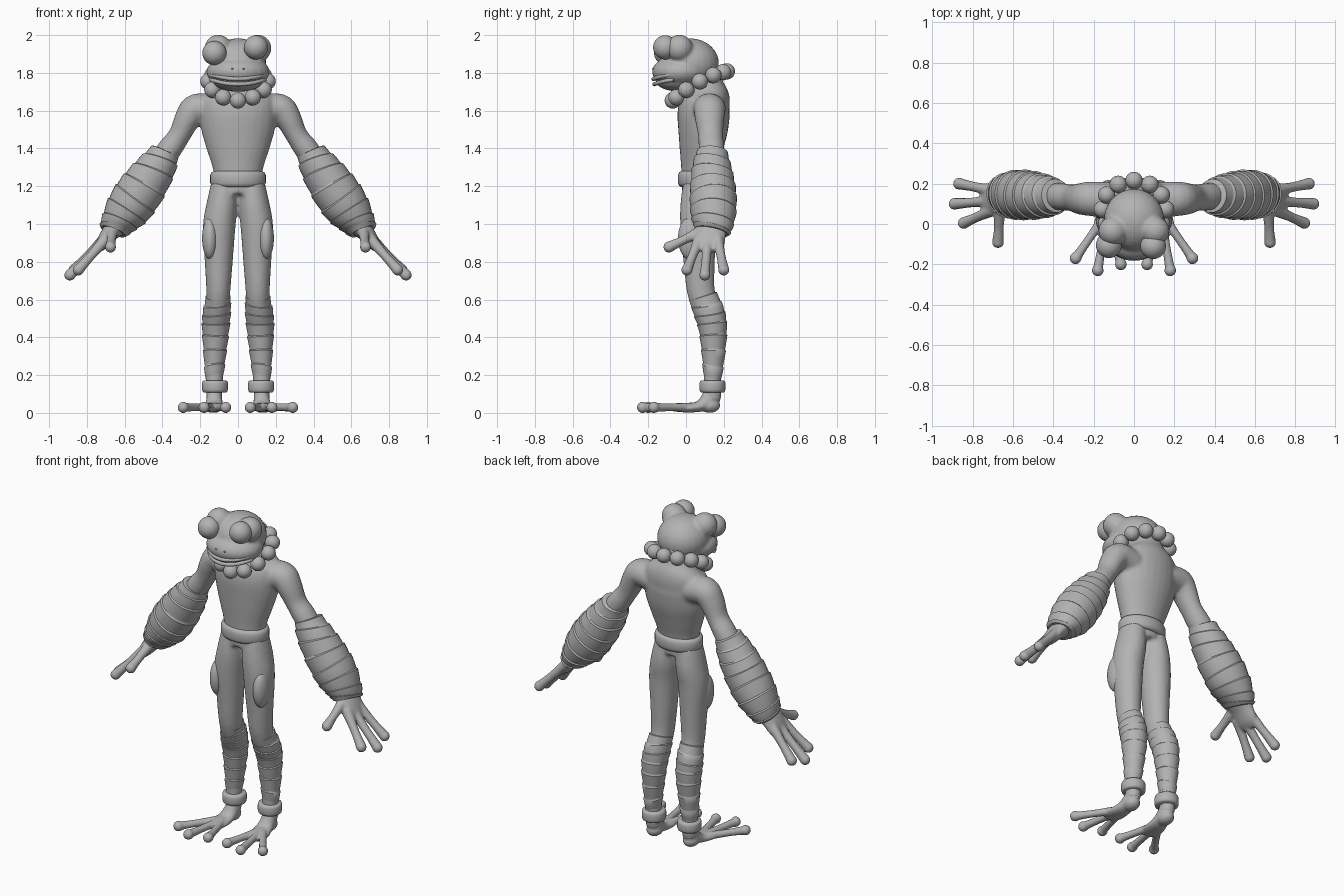
import bpy, bmesh, math
from mathutils import Vector, Matrix

cube = bpy.data.objects.get("Cube")
if cube:
    bpy.data.objects.remove(cube, do_unlink=True)

grey = bpy.data.materials.new("plain grey")
grey.use_nodes = True
grey.diffuse_color = (0.45, 0.45, 0.45, 1)
grey.node_tree.nodes["Principled BSDF"].inputs["Base Color"].default_value = (0.45, 0.45, 0.45, 1)


def smooth_path(pts, n):
    """Catmull-Rom samples through rows of x, y, z, radius a, radius b."""
    pts = [Vector(p) for p in pts]
    out = []
    for i in range(len(pts) - 1):
        a, b, c, d = pts[max(i - 1, 0)], pts[i], pts[i + 1], pts[min(i + 2, len(pts) - 1)]
        for k in range(n):
            t = k / n
            out.append(0.5 * (2 * b + (c - a) * t + (2 * a - 5 * b + 4 * c - d) * t * t
                              + (3 * b - a - 3 * c + d) * t ** 3))
    return out + [pts[-1]]


def loft(bm, rows, sides=28, tilt=None):
    """Skin elliptical rings along a path; radius b lies along y where it can."""
    ctr = [Vector(r[:3]) for r in rows]
    run = (ctr[-1] - ctr[0]).normalized()
    ref = Vector((0, 0, 1)) if abs(run.y) > 0.75 else Vector((0, 1, 0))
    rings = []
    for i, r in enumerate(rows):
        t = ctr[min(i + 1, len(ctr) - 1)] - ctr[max(i - 1, 0)]
        t = t.normalized() if t.length > 1e-6 else run
        u = t.cross(ref).normalized()
        v = u.cross(t)
        ring = []
        for k in range(sides):
            a = math.tau * k / sides
            p = ctr[i] + u * r[3] * math.cos(a) + v * r[4] * math.sin(a)
            if tilt:
                p += t * tilt[i] * r[3] * math.cos(a - 0.7)
            ring.append(bm.verts.new(p))
        rings.append(ring)
    for a, b in zip(rings, rings[1:]):
        for k in range(sides):
            bm.faces.new((a[k], a[k - 1], b[k - 1], b[k]))
    bm.faces.new(rings[0])
    bm.faces.new(rings[-1][::-1])


def tube(bm, pts, n=5, sides=28):
    loft(bm, smooth_path([p if len(p) == 5 else (*p, p[3]) for p in pts], n), sides)


def ball(bm, c, r, seg=24):
    r = (r, r, r) if isinstance(r, (int, float)) else r
    bmesh.ops.create_uvsphere(bm, u_segments=seg, v_segments=seg * 2 // 3, radius=1,
                              matrix=Matrix.Translation(c) @ Matrix.Diagonal((*r, 1)))


def finish(bm, name, mirror=False, voxel=0, relax=4):
    bmesh.ops.recalc_face_normals(bm, faces=bm.faces)
    me = bpy.data.meshes.new(name)
    bm.to_mesh(me)
    bm.free()
    me.materials.append(grey)
    ob = bpy.data.objects.new(name, me)
    bpy.context.collection.objects.link(ob)
    bpy.ops.object.select_all(action='DESELECT')
    ob.select_set(True)
    bpy.context.view_layer.objects.active = ob
    bpy.ops.object.shade_smooth_by_angle(angle=math.radians(40))
    if mirror:
        ob.modifiers.new("mirror", 'MIRROR').use_mirror_merge = False
    if voxel:
        m = ob.modifiers.new("blend", 'REMESH')
        m.mode, m.voxel_size, m.use_smooth_shade = 'VOXEL', voxel, True
        s = ob.modifiers.new("relax", 'SMOOTH')
        s.factor, s.iterations = 0.5, relax
    return ob


def wrap(name, pts, bands, step):
    """Bandage sleeve: overlapping tilted bands, each flaring over the next."""
    n = 40
    path = smooth_path(pts, n)
    rows, tilts = [], []
    for b in range(bands):
        for f in (0.03, 0.12, 0.5, 0.9, 0.99):
            p = path[round((b + f) / bands * (len(path) - 1))].copy()
            grow = step * (1 - f) if f > 0.1 else 0
            p[3] += grow
            p[4] += grow
            rows.append(p)
            tilts.append(0.12 + 0.16 * math.sin(1.1 * (b + f)))
    bm = bmesh.new()
    loft(bm, rows, 36, tilts)
    finish(bm, name, mirror=True)


def band(name, c, rx, ry, h, mirror=False):
    """Chunky rounded cuff."""
    bm = bmesh.new()
    prof = [(-1, 0.86), (-0.85, 0.95), (-0.5, 1), (0.5, 1), (0.85, 0.95), (1, 0.86)]
    loft(bm, [(c[0], c[1], c[2] + z * h, rx * k, ry * k) for z, k in prof], 40)
    finish(bm, name, mirror)


# Body: torso, neck, shoulders, upper arms and thighs blended into one skin
bm = bmesh.new()
tube(bm, [(0, .07, 1.16, .12, .09), (0, .07, 1.28, .13, .095), (0, .08, 1.4, .167, .115),
          (0, .09, 1.5, .195, .132), (0, .095, 1.6, .205, .138), (0, .11, 1.67, .19, .122),
          (0, .1, 1.73, .125, .1), (0, .08, 1.82, .1, .09)])
tube(bm, [(.13, .12, 1.6, .08, .09), (.22, .125, 1.61, .08, .085), (.265, .125, 1.56, .07, .078),
          (.31, .13, 1.47, .058, .066), (.36, .135, 1.4, .064, .068), (.42, .14, 1.32, .06, .065)])
tube(bm, [(.07, .07, 1.22, .07, .085), (.085, .07, 1.1, .082, .1), (.1, .065, .98, .086, .095),
          (.102, .07, .8, .074, .083), (.104, .078, .65, .064, .074), (.108, .11, .54, .06, .07)])
tube(bm, [(.12, .14, .4, .045, .05), (.125, .14, .2, .047, .047), (.125, .14, .06, .04, .045)])
finish(bm, "body", mirror=True, voxel=.011)

# Head: skull, snout, jaw and raised eye sockets
bm = bmesh.new()
ball(bm, (0, .02, 1.85), (.15, .155, .133))
ball(bm, (0, -.03, 1.805), (.168, .15, .09))
ball(bm, (0, -.025, 1.755), (.13, .135, .055))
for s in (-1, 1):
    ball(bm, (s * .105, -.035, 1.93), .072)
finish(bm, "head", voxel=.009, relax=5)

# Eyes: the right one sits lower and wider
for name, c in (("left_eye", (.095, -.11, 1.935)), ("right_eye", (-.125, -.105, 1.905))):
    bm = bmesh.new()
    ball(bm, c, .064, 32)
    finish(bm, name)

# Grinning lips
for name, z, out in (("upper_lip", 1.768, .142), ("lower_lip", 1.74, .138)):
    bm = bmesh.new()
    arc = [math.radians(a) for a in range(-75, 76, 15)]
    tube(bm, [(math.sin(a) * (out + .01), -.03 - math.cos(a) * out, z + .025 * math.sin(a) ** 2, .011)
              for a in arc], 3, 10)
    finish(bm, name)

# Nostrils
bm = bmesh.new()
ball(bm, (.03, -.173, 1.822), (.006, .006, .004), 10)
finish(bm, "nostrils", mirror=True)

# Bead necklace on a tilted loop
bm = bmesh.new()
for k in range(12):
    a = math.tau * k / 12
    ball(bm, (.157 * math.sin(a), .073 + .143 * math.cos(a),
              1.743 + .077 * math.cos(a) - .012 * math.cos(2 * a)), .043)
finish(bm, "bead_necklace")

# Belt and ankle cuffs
band("belt", (0, .07, 1.238), .147, .112, .042)
band("ankle_cuffs", (.122, .14, .14), .069, .069, .032, True)

# Bandaged forearms and shins
wrap("forearm_wraps", [(.385, .14, 1.385, .07, .075), (.43, .14, 1.31, .098, .098),
                       (.5, .142, 1.2, .118, .115), (.575, .145, 1.09, .118, .119),
                       (.635, .14, 1.0, .088, .105), (.66, .135, .96, .068, .09)], 8, .008)
wrap("shin_wraps", [(.105, .09, .62, .06, .07), (.112, .12, .54, .071, .079),
                    (.118, .142, .45, .07, .073), (.122, .145, .32, .058, .06),
                    (.125, .14, .19, .046, .046)], 7, .006)

# Oval thigh pads
bm = bmesh.new()
ball(bm, (.148, .02, .925), (.042, .062, .112), 28)
finish(bm, "thigh_pads", mirror=True)

# Hands: palm, three long fingers and a thumb
bm = bmesh.new()
tube(bm, [(.63, .135, 1.0, .06, .085), (.68, .13, .95, .045, .082), (.725, .12, .89, .032, .08),
          (.755, .115, .86, .018, .06)])
for base, tip in (((.7, .165, .93), (.868, .2, .757)), ((.7, .115, .92), (.89, .1, .73)),
                  ((.7, .07, .92), (.845, .005, .757)), ((.665, .08, .96), (.675, -.09, .878))):
    a, b = Vector(base), Vector(tip)
    tube(bm, [(*a, .032), (*a.lerp(b, .55), .024), (*b, .029)], 5, 18)
    ball(bm, b, .03, 18)
finish(bm, "hands", mirror=True, voxel=.007, relax=3)

# Feet: heel, flat arch and three splayed toes
bm = bmesh.new()
ball(bm, (.125, .125, .04), (.046, .056, .04))
tube(bm, [(.125, .15, .12, .04, .042), (.125, .125, .07, .042, .05), (.13, .07, .035, .05, .03),
          (.14, .0, .024, .06, .022), (.148, -.05, .02, .05, .014)])
for x, y in ((.29, -.17), (.18, -.23), (.065, -.2)):
    a, b = Vector((.13, .06, .03)), Vector((x, y, .029))
    tube(bm, [(*a, .026), (*a.lerp(b, .6), .021), (*b, .025)], 5, 18)
    ball(bm, b, .03, 18)
finish(bm, "feet", mirror=True, voxel=.007, relax=3)
